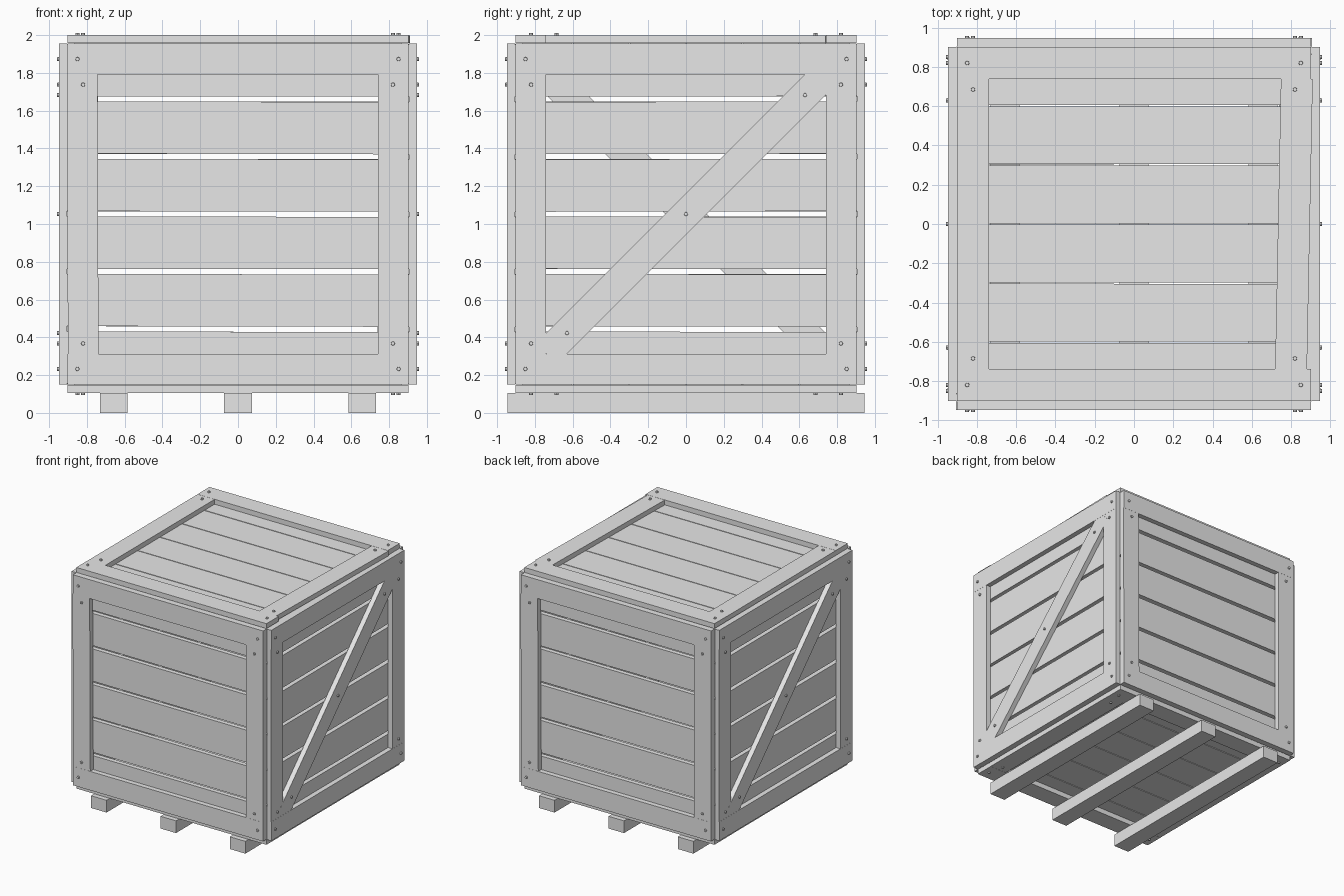
import bpy, bmesh, random
from mathutils import Matrix, Vector
from math import pi

random.seed(4)
cube = bpy.data.objects.get("Cube")
if cube:
    bpy.data.objects.remove(cube, do_unlink=True)

# One plain grey for the whole crate
grey = bpy.data.materials.new("plain_grey")
grey.use_nodes = True
colour = (0.8, 0.8, 0.8, 1)
grey.diffuse_color = colour
grey.node_tree.nodes["Principled BSDF"].inputs["Base Color"].default_value = colour

MID = Vector((0, 0, 1.0525))   # centre of the box
HALF = 0.905                   # centre to outer plank face
BOARD = 0.04                   # plank thickness
RAIL, BRACE, STILE = 0.0425, 0.042, 0.0415   # batten thicknesses
WIDE = 0.162                   # batten width
INNER = 0.74                   # inner edge of the frame
EDGE = INNER + WIDE            # outer edge of the frame
ROWS = 6


def finish(bm, name, frame):
    bm.transform(frame)
    bmesh.ops.recalc_face_normals(bm, faces=bm.faces)
    mesh = bpy.data.meshes.new(name)
    bm.to_mesh(mesh)
    bm.free()
    mesh.materials.append(grey)
    obj = bpy.data.objects.new(name, mesh)
    bpy.context.collection.objects.link(obj)
    return obj


def board(name, frame, centre, size, turn=0):
    """Box in panel space, turned about the panel's outward axis."""
    bm = bmesh.new()
    place = (Matrix.Translation(centre) @ Matrix.Rotation(turn, 4, 'Z')
             @ Matrix.Diagonal((*size, 1)))
    bmesh.ops.create_cube(bm, size=1, matrix=place)
    return finish(bm, name, frame)


def bolts(name, frame, spots):
    """Small bolt heads standing out of the battens."""
    bm = bmesh.new()
    for u, v in spots:
        bmesh.ops.create_cone(bm, cap_ends=True, segments=8, radius1=0.012,
                              radius2=0.01, depth=0.02,
                              matrix=Matrix.Translation((u, v, HALF + RAIL)))
    return finish(bm, name, frame)


def panel(name, right, up, reach, pitch, gap, trim, brace=False, lean=(0, 0)):
    """Planks, frame, optional brace and bolts; right and up give the facing."""
    right, up = Vector(right), Vector(up)
    out = right.cross(up)
    frame = Matrix.Translation(MID) @ Matrix((right, up, out)).transposed().to_4x4()

    # Planks
    for i in range(ROWS):
        low = (i - ROWS / 2) * pitch + gap / 2
        high = low + pitch - gap
        low, high = max(low, -trim), min(high, trim)
        board(f"{name}_plank_{i + 1}", frame,
              (0, (low + high) / 2, HALF - BOARD / 2),
              (2 * reach, high - low, BOARD), random.uniform(-1, 1) * gap * 0.1)

    # Rails and stiles
    for s, side, level in ((-1, "right", "lower"), (1, "left", "upper")):
        mid = s * (INNER + EDGE) / 2
        board(f"{name}_{level}_rail", frame, (0, mid, HALF + RAIL / 2),
              (2 * EDGE, WIDE, RAIL))
        tilt = lean[s > 0]
        board(f"{name}_stile_{'b' if s > 0 else 'a'}", frame,
              (mid - abs(tilt) * 0.3, 0, HALF + STILE / 2),
              (WIDE, 2 * INNER, STILE), tilt)
    spots = [(s * u, t * v) for u, v in ((0.85, 0.82), (0.82, 0.685))
             for s in (-1, 1) for t in (-1, 1)]

    # Diagonal brace
    if brace:
        board(f"{name}_diagonal_brace", frame, (0, 0, HALF + BRACE / 2),
              (2.09, 0.155, BRACE), pi / 4)
        spots += [(d, d) for d in (-0.63, 0, 0.63)]
    bolts(f"{name}_bolts", frame, spots)


X, Y, Z = Vector((1, 0, 0)), Vector((0, 1, 0)), Vector((0, 0, 1))
LINING = HALF - BOARD

# Walls with open gaps between the planks
panel("front", X, Z, HALF, 0.3045, 0.028, 0.9, lean=(0.004, 0))
panel("back", -X, Z, HALF, 0.3045, 0.028, 0.9, lean=(0.004, 0))
panel("left_side", Y, Z, LINING, 0.3045, 0.028, 0.9, brace=True)
panel("right_side", -Y, Z, LINING, 0.3045, 0.028, 0.9, brace=True)

# Lid and floor with tight planks
panel("lid", X, Y, LINING, 0.301, 0.007, LINING, lean=(0, -0.02))
panel("floor", X, -Y, LINING, 0.301, 0.007, LINING)

# Skids
for label, x in (("right", -0.658), ("middle", 0), ("left", 0.658)):
    board(f"{label}_skid", Matrix(), (x, 0, 0.0525), (0.147, 1.89, 0.105))
